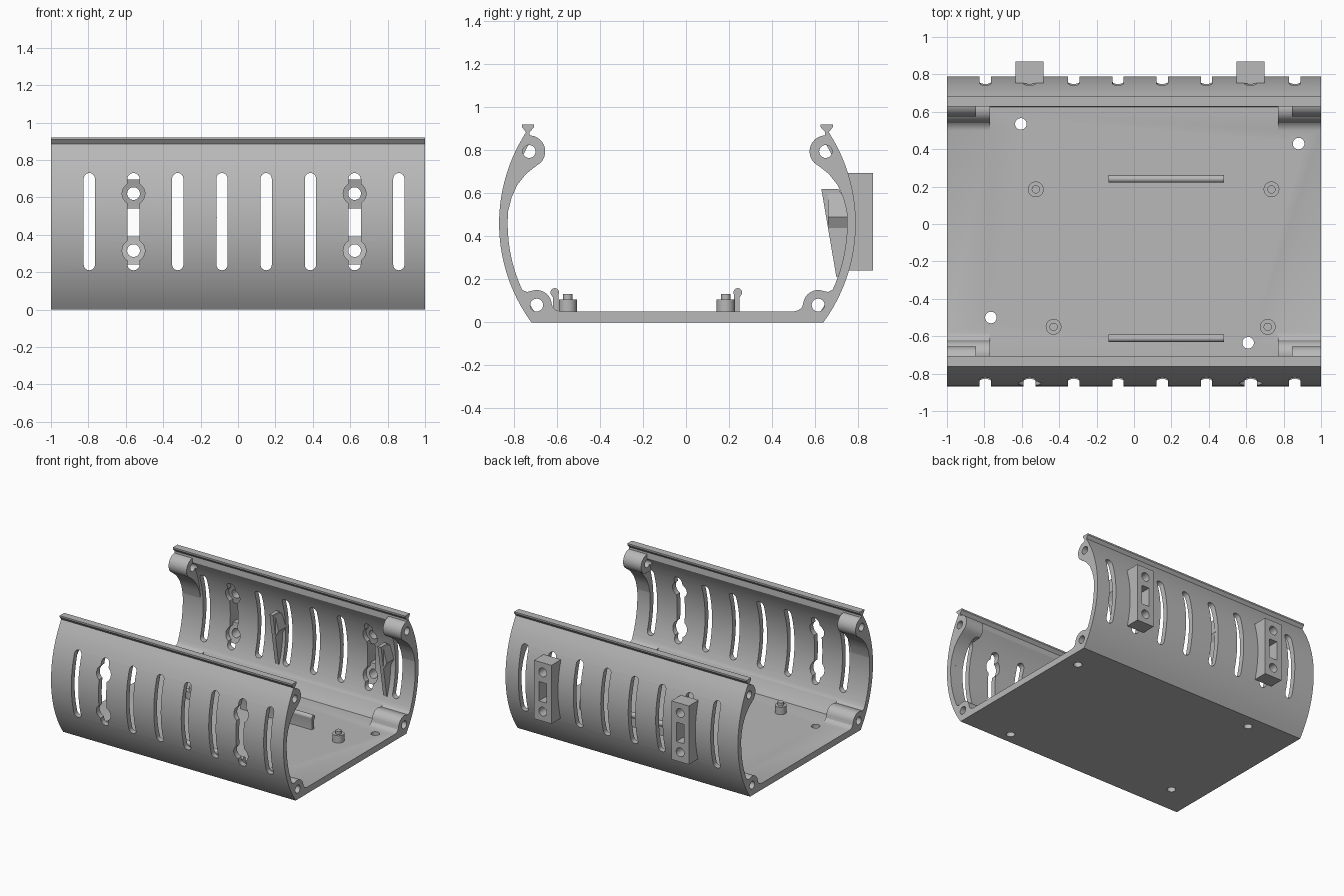
import bpy, bmesh
from math import sin, cos, pi, sqrt, radians
from mathutils import Vector

if "Cube" in bpy.data.objects:
    bpy.data.objects.remove(bpy.data.objects["Cube"])

grey = bpy.data.materials.new("plain grey")
grey.use_nodes = True
COL = (0.48, 0.48, 0.48, 1)
grey.diffuse_color = COL
grey.node_tree.nodes["Principled BSDF"].inputs["Base Color"].default_value = COL

YC = -0.04           # centre line of the case across its depth
MID = 0.46           # height of the widest point of the walls
KEYED = (1, 6)       # slots that carry the mounting blocks
SLOT_X = [-0.795 + 0.2364 * i for i in range(8)]


def prism(name, pts, axis, a, b):
    """Extrude a 2D outline along an axis from a to b."""
    place = {"x": lambda p, t: (t, p[0], p[1]),
             "y": lambda p, t: (p[0], t, p[1]),
             "z": lambda p, t: (p[0], p[1], t)}[axis]
    bm = bmesh.new()
    face = bm.faces.new([bm.verts.new(place(p, a)) for p in pts])
    ext = bmesh.ops.extrude_face_region(bm, geom=[face])
    verts = [g for g in ext["geom"] if isinstance(g, bmesh.types.BMVert)]
    shift = Vector(place((0, 0), b)) - Vector(place((0, 0), a))
    bmesh.ops.translate(bm, verts=verts, vec=shift)
    bmesh.ops.recalc_face_normals(bm, faces=bm.faces)
    mesh = bpy.data.meshes.new(name)
    bm.to_mesh(mesh)
    bm.free()
    ob = bpy.data.objects.new(name, mesh)
    bpy.context.collection.objects.link(ob)
    mesh.materials.append(grey)
    return ob


def arc(cx, cy, r, a0, a1, n=12):
    return [(cx + r * cos(radians(a0 + (a1 - a0) * i / n)),
             cy + r * sin(radians(a0 + (a1 - a0) * i / n))) for i in range(n + 1)]


def circle(cx, cy, r, n=28):
    return arc(cx, cy, r, 0, 360, n)[:-1]


def stadium(cx, z0, z1, w):
    r = w / 2
    return arc(cx, z1 - r, r, 0, 180) + arc(cx, z0 + r, r, 180, 360)


def rect(x0, x1, z0, z1):
    return [(x0, z0), (x1, z0), (x1, z1), (x0, z1)]


def wall(r, z0, z1, n=24):
    """Points on a curved wall, as offset from the centre line and height."""
    zs = [z0 + (z1 - z0) * i / n for i in range(n + 1)]
    return [(0.05 + sqrt(r * r - (z - MID) ** 2), z) for z in zs]


def side(pts, s):
    return [(YC + s * u, z) for u, z in pts]


def combine(ob, tool, op):
    mod = ob.modifiers.new(op.lower(), "BOOLEAN")
    mod.operation, mod.solver, mod.object = op, "EXACT", tool
    with bpy.context.temp_override(object=ob, active_object=ob):
        bpy.ops.object.modifier_apply(modifier=mod.name)
    bpy.data.objects.remove(tool)


def smooth(ob):
    bpy.ops.object.select_all(action="DESELECT")
    bpy.context.view_layer.objects.active = ob
    ob.select_set(True)
    bpy.ops.object.shade_smooth_by_angle(angle=radians(30))


# Shell: floor, two curved walls and flared rails in one outline
half = (wall(0.78, 0, 0.87)
        + [(0.705, 0.885), (0.723, 0.908), (0.723, 0.92), (0.667, 0.92), (0.667, 0.908), (0.688, 0.885)]
        + wall(0.74, 0.84, 0.05))
shell = prism("case_shell", side(half, 1) + side(half, -1)[::-1], "x", -1, 1)

# Screw bosses at the four corners of each end
upper = ([(0.787, 0.52), (0.772, 0.58), (0.745, 0.64), (0.705, 0.69), (0.665, 0.722)]
         + arc(0.69, 0.795, 0.075, 225, 85) + wall(0.76, 0.85, 0.53, 10))
lower = ([(0.68, 0.02), (0.54, 0.02), (0.54, 0.05), (0.565, 0.057), (0.58, 0.07)]
         + arc(0.655, 0.08, 0.07, 175, 75)
         + [(0.70, 0.141), (0.72, 0.15), (0.74, 0.17), (0.70, 0.05)])
for s in (1, -1):
    for e in (1, -1):
        for outline, inner in ((upper, 0.845), (lower, 0.77)):
            combine(shell, prism("boss", side(outline, s), "x", e * inner, e), "UNION")
for s in (1, -1):
    for e in (1, -1):
        for u, z, inner in ((0.69, 0.795, 0.82), (0.655, 0.08, 0.75)):
            hole = circle(YC + s * u, z, 0.03)
            combine(shell, prism("hole", hole, "x", e * inner, e * 1.1), "DIFFERENCE")

# Vent slots through both walls, two of them widened for screws
for i, x in enumerate(SLOT_X):
    w = 0.066 if i in KEYED else 0.06
    combine(shell, prism("slot", stadium(x, 0.21, 0.73, w), "y", -1.1, 1.1), "DIFFERENCE")
    if i in KEYED:
        for z in (0.315, 0.62):
            combine(shell, prism("key", circle(x, z, 0.061), "y", -1.1, 1.1), "DIFFERENCE")

# Floor holes
for x, y in ((-0.605, 0.535), (0.88, 0.43), (-0.765, -0.5), (0.61, -0.635)):
    combine(shell, prism("floor_hole", circle(x, y, 0.031), "z", -0.1, 0.2), "DIFFERENCE")
smooth(shell)

# Mounting blocks on the back wall
for i in KEYED:
    x = SLOT_X[i]
    outline = side(wall(0.778, 0.24, 0.695), 1) + [(0.87, 0.695), (0.87, 0.24)]
    block = prism("mounting_block", outline, "x", x - 0.075, x + 0.075)
    for cut in (circle(x, 0.315, 0.034), circle(x, 0.62, 0.034), rect(x - 0.033, x + 0.033, 0.39, 0.54)):
        combine(block, prism("cut", cut, "y", 0.5, 1), "DIFFERENCE")
    smooth(block)

# Snap fins on the inside of the back wall
for x in (-0.155, 0.775):
    fin = [(0.63, 0.62), (0.71, 0.62), (0.76, 0.54), (0.77, 0.43), (0.745, 0.21), (0.70, 0.21)]
    prism("snap_fin", fin, "x", x - 0.015, x + 0.015)
    hook = [(x, 0.6), (x + 0.015, 0.6), (x + 0.042, 0.49), (x + 0.015, 0.44), (x, 0.44)]
    prism("snap_hook", hook, "y", 0.66, 0.76)

# Board standoffs with locating pins
for x, y in ((-0.525, 0.185), (0.735, 0.185), (-0.43, -0.55), (0.715, -0.55)):
    smooth(prism("standoff", circle(x, y, 0.042), "z", 0.04, 0.107))
    smooth(prism("standoff_pin", circle(x, y, 0.022), "z", 0.1, 0.132))

# Board clips: long ribs with a rounded lip
for y, s in ((-0.605, 1), (0.235, -1)):
    rib = [(y + s * 0.012, 0.04)] + [(y + s * (u - 0.006), z) for u, z in arc(0, 0.139, 0.02, -25, 205)]
    rib += [(y - s * 0.014, 0.115), (y - s * 0.014, 0.04)]
    smooth(prism("board_clip", rib, "x", -0.135, 0.48))
